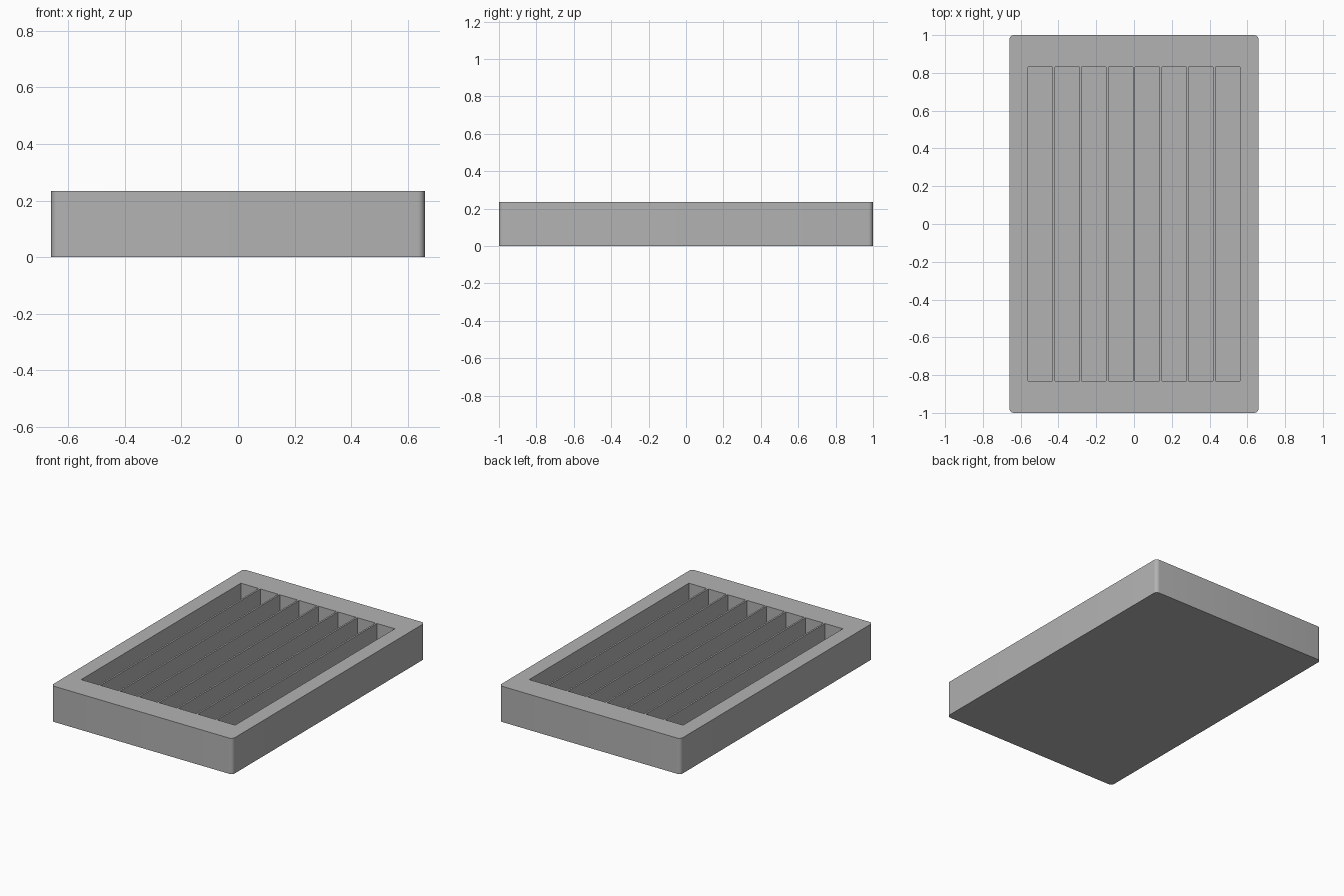
import bpy
import bmesh
from mathutils import Matrix

WIDTH, LENGTH, HEIGHT = 1.32, 2.0, 0.235
CORNER = 0.025
SLOTS, PITCH, SLOT_W, SLOT_L, FLOOR = 8, 0.1415, 0.13, 1.66, 0.04

if "Cube" in bpy.data.objects:
    bpy.data.objects.remove(bpy.data.objects["Cube"], do_unlink=True)

grey = bpy.data.materials.new("plain grey")
grey.use_nodes = True
colour = (0.45, 0.45, 0.45, 1)
grey.diffuse_color = colour
grey.node_tree.nodes["Principled BSDF"].inputs["Base Color"].default_value = colour


def add_box(bm, size, centre):
    matrix = Matrix.Translation(centre) @ Matrix.Diagonal((*size, 1))
    bmesh.ops.create_cube(bm, size=1, matrix=matrix)


def make_object(name, bm):
    mesh = bpy.data.meshes.new(name)
    bm.to_mesh(mesh)
    bm.free()
    mesh.materials.append(grey)
    obj = bpy.data.objects.new(name, mesh)
    bpy.context.collection.objects.link(obj)
    return obj


# Tray block with rounded upright corners
bm = bmesh.new()
add_box(bm, (WIDTH, LENGTH, HEIGHT), (0, 0, HEIGHT / 2))
uprights = [e for e in bm.edges if abs(e.verts[0].co.z - e.verts[1].co.z) > 0.1]
bmesh.ops.bevel(bm, geom=uprights, offset=CORNER, segments=6, profile=0.5,
                affect='EDGES')
tray = make_object("slotted_tray", bm)

# Row of long slots, leaving thin dividers between them
bm = bmesh.new()
for i in range(SLOTS):
    x = (i - (SLOTS - 1) / 2) * PITCH
    add_box(bm, (SLOT_W, SLOT_L, HEIGHT), (x, 0, FLOOR + HEIGHT / 2))
cutter = make_object("slot_cutter", bm)
cutter.hide_render = True

cut = tray.modifiers.new("slots", 'BOOLEAN')
cut.operation = 'DIFFERENCE'
cut.solver = 'EXACT'
cut.object = cutter

bpy.ops.object.select_all(action='DESELECT')
tray.select_set(True)
bpy.context.view_layer.objects.active = tray
bpy.ops.object.modifier_apply(modifier=cut.name)
bpy.data.objects.remove(cutter, do_unlink=True)
bpy.ops.object.shade_smooth_by_angle()
